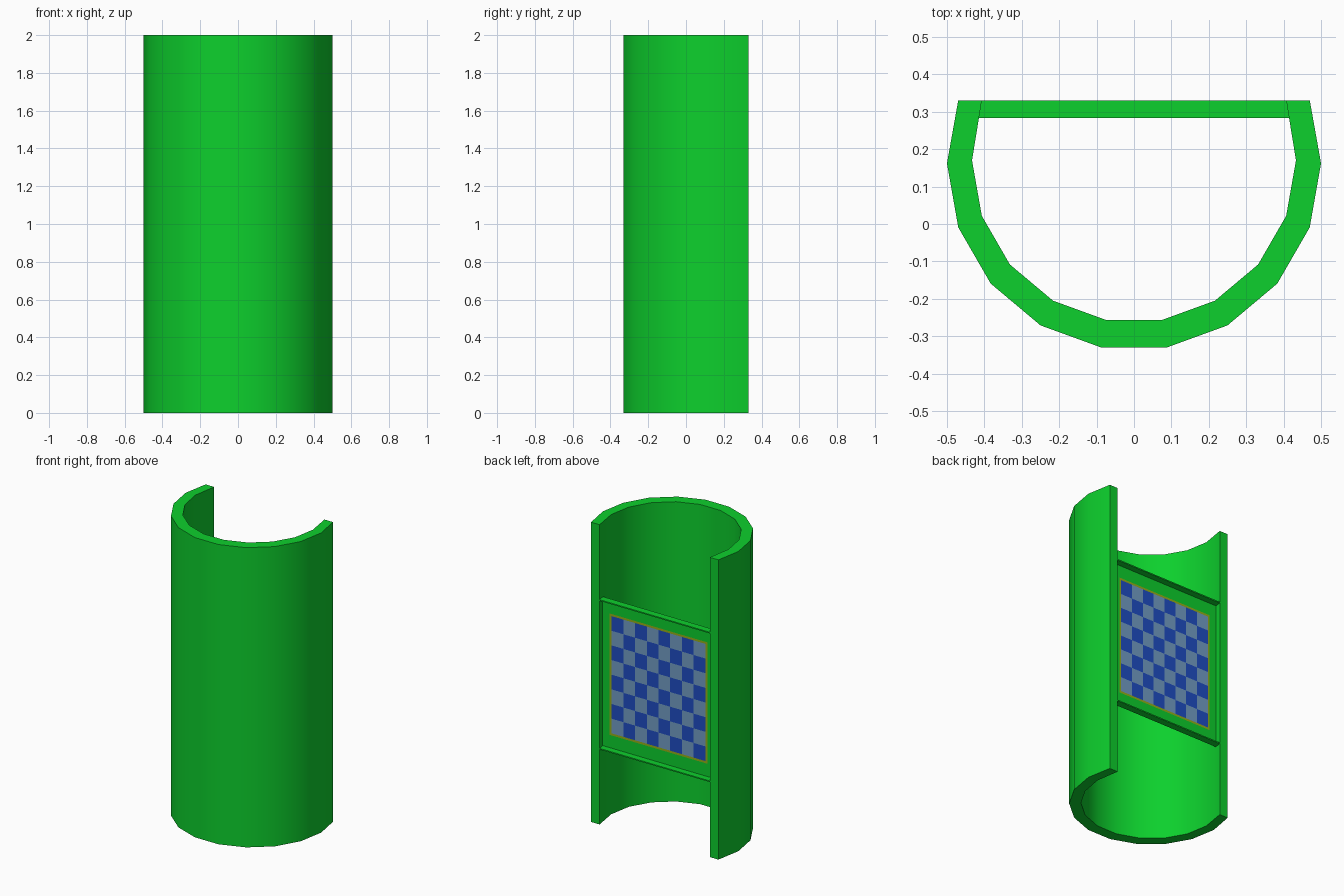
import bpy, bmesh, math

if "Cube" in bpy.data.objects:
    bpy.data.objects.remove(bpy.data.objects["Cube"])


def material(name, rgb):
    m = bpy.data.materials.new(name)
    m.diffuse_color = (*rgb, 1)
    m.use_nodes = True
    m.node_tree.nodes["Principled BSDF"].inputs["Base Color"].default_value = m.diffuse_color
    return m


green = material("green", (0.004, 0.63, 0.026))
blue = material("deep blue", (0.014, 0.075, 0.55))
pale = material("pale blue", (0.17, 0.34, 0.56))
olive = material("olive yellow", (0.30, 0.43, 0.01))


def finish(name, bm, mats):
    bmesh.ops.recalc_face_normals(bm, faces=bm.faces)
    me = bpy.data.meshes.new(name)
    bm.to_mesh(me)
    bm.free()
    for m in mats:
        me.materials.append(m)
    ob = bpy.data.objects.new(name, me)
    bpy.context.collection.objects.link(ob)
    return ob


def box(name, x0, x1, y0, y1, z0, z1):
    bm = bmesh.new()
    bmesh.ops.create_cube(bm, size=1)
    for v in bm.verts:
        v.co = ((x0 + x1) / 2 + v.co.x * (x1 - x0),
                (y0 + y1) / 2 + v.co.y * (y1 - y0),
                (z0 + z1) / 2 + v.co.z * (z1 - z0))
    return finish(name, bm, [green])


# Curved shell: C-shaped section of an 18-sided tube, open at the back
BACK = 0.33
angles = [math.radians(a) for a in range(-200, 21, 20)]
outer = [(0.5 * math.cos(a), 0.162 + 0.5 * math.sin(a)) for a in angles]
inner = [(0.433 * math.cos(a), 0.17 + 0.433 * math.sin(a)) for a in angles]
inner[0], inner[-1] = (-0.407, BACK), (0.407, BACK)
outer[0], outer[-1] = (-0.47, BACK), (0.47, BACK)

bm = bmesh.new()
rings = [[[bm.verts.new((x, y, z)) for x, y in side] for side in (outer, inner)]
         for z in (0, 2)]
(ob_, ib), (ot, it) = rings
for i in range(len(angles) - 1):
    j = i + 1
    for quad in ((ob_[i], ob_[j], ot[j], ot[i]), (ib[i], ib[j], it[j], it[i]),
                 (ot[i], ot[j], it[j], it[i]), (ob_[i], ob_[j], ib[j], ib[i])):
        bm.faces.new(quad)
for k in (0, -1):
    bm.faces.new((ob_[k], ib[k], it[k], ot[k]))
shell = finish("curved_shell", bm, [green])
bpy.context.view_layer.objects.active = shell
shell.select_set(True)
bpy.ops.object.shade_smooth_by_angle(angle=math.radians(35))

# Recessed back panel with a lip along its top and bottom
box("back_panel", -0.43, 0.43, 0.283, 0.287, 0.5, 1.5)
box("lower_lip", -0.44, 0.44, 0.283, BACK, 0.5, 0.508)
box("upper_lip", -0.44, 0.44, 0.283, BACK, 1.492, 1.5)

# Checkered plate: 8 x 8 squares inside a narrow border
HX, HZ, EDGE, N = 0.36, 0.405, 0.014, 8


def stops(half):
    a = half - EDGE
    return [-half] + [-a + 2 * a * i / N for i in range(N + 1)] + [half]


bm = bmesh.new()
grid = [[bm.verts.new((x, 0.290, 1 + z)) for z in stops(HZ)] for x in stops(HX)]
for i in range(N + 2):
    for j in range(N + 2):
        f = bm.faces.new((grid[i][j], grid[i][j + 1],
                          grid[i + 1][j + 1], grid[i + 1][j]))
        if i in (0, N + 1) or j in (0, N + 1):
            f.material_index = 2
        else:
            f.material_index = (i + j) % 2
finish("checkered_plate", bm, [blue, pale, olive])
